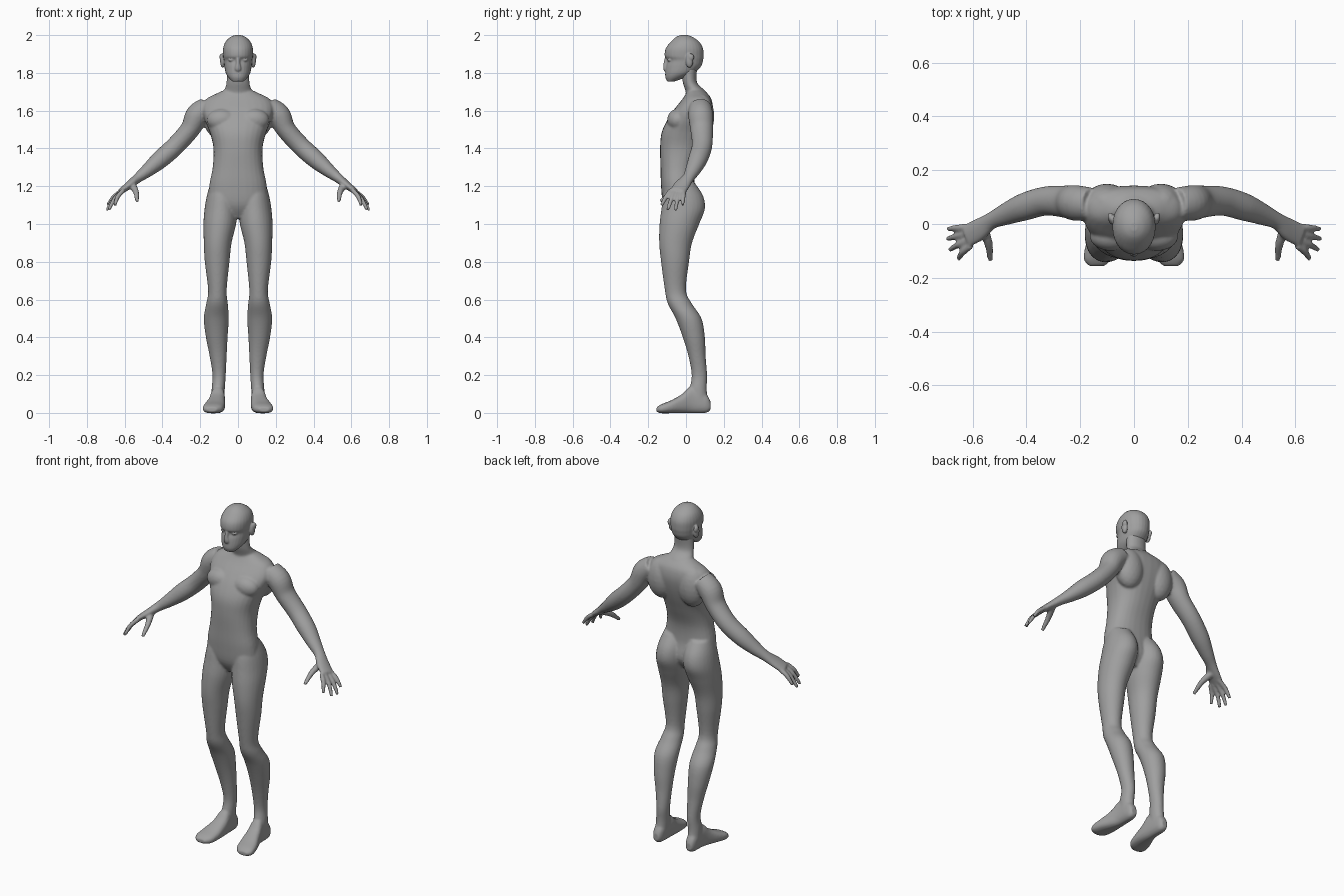
import bpy
import bmesh
import math
from mathutils import Vector, Matrix

default_cube = bpy.data.objects.get("Cube")
if default_cube:
    bpy.data.objects.remove(default_cube, do_unlink=True)

RING_SIDES = 28
STEPS = 5


def make_material(name, value):
    material = bpy.data.materials.new(name)
    material.use_nodes = True
    colour = (value, value, value, 1)
    material.diffuse_color = colour
    material.node_tree.nodes["Principled BSDF"].inputs["Base Color"].default_value = colour
    return material


def smooth_sections(sections):
    """Resample a list of sections with a smooth spline."""
    rows = [Vector(section) for section in sections]
    padded = [rows[0]] + rows + [rows[-1]]
    result = []
    for before, start, end, after in zip(padded, padded[1:], padded[2:], padded[3:]):
        for step in range(STEPS):
            t = step / STEPS
            tangent_in = (end - before) / 2
            tangent_out = (after - start) / 2
            result.append((2 * t**3 - 3 * t**2 + 1) * start + (t**3 - 2 * t**2 + t) * tangent_in
                          + (3 * t**2 - 2 * t**3) * end + (t**3 - t**2) * tangent_out)
    return result + [rows[-1]]


def ring_points(centre, across, along, power):
    """One rounded cross-section around a centre."""
    points = []
    for index in range(RING_SIDES):
        angle = math.tau * index / RING_SIDES
        c, s = math.cos(angle), math.sin(angle)
        points.append(centre + across * math.copysign(abs(c) ** (2 / power), c)
                      + along * math.copysign(abs(s) ** (2 / power), s))
    return points


def skin(mesh, rings, side):
    """Join the rings into a closed shell, on the left or the right."""
    loops = [[mesh.verts.new((p.x * side, p.y, p.z)) for p in ring] for ring in rings]
    for lower, upper in zip(loops, loops[1:]):
        for i in range(RING_SIDES):
            j = (i + 1) % RING_SIDES
            mesh.faces.new((lower[i], lower[j], upper[j], upper[i]))
    mesh.faces.new(loops[0])
    mesh.faces.new(loops[-1])


def stack(mesh, sections, sides=(1,), power=2.0, forward=False):
    """Loft of (position, x min, x max, other min, other max), upward or along y."""
    rings = []
    for position, left, right, low, high in (tuple(r) for r in smooth_sections(sections)):
        x, other = (left + right) / 2, (low + high) / 2
        centre = Vector((x, position, other) if forward else (x, other, position))
        along = Vector((0, 0, 1) if forward else (0, 1, 0)) * (high - low) / 2
        rings.append(ring_points(centre, Vector(((right - left) / 2, 0, 0)), along, power))
    for side in sides:
        skin(mesh, rings, side)


def symmetric_stack(mesh, sections, power):
    stack(mesh, [(z, -x, x, front, back) for z, x, front, back in sections], power=power)


def limb(mesh, path, sides=(1, -1)):
    """Tube through (x, y, z, half width, half thickness)."""
    rows = smooth_sections(path)
    rings = []
    for index, row in enumerate(rows):
        ahead = rows[min(index + 1, len(rows) - 1)]
        behind = rows[max(index - 1, 0)]
        tangent = Vector((ahead - behind)[:3]).normalized()
        width_axis = Vector((0, 1, 0))
        width_axis = (width_axis - tangent * width_axis.dot(tangent)).normalized()
        depth_axis = tangent.cross(width_axis)
        rings.append(ring_points(Vector(row[:3]), width_axis * row[3], depth_axis * row[4], 2))
    for side in sides:
        skin(mesh, rings, side)


def blob(mesh, centre, radii, sides=(1, -1)):
    for side in sides:
        place = Matrix.Translation((centre[0] * side, centre[1], centre[2]))
        bmesh.ops.create_icosphere(mesh, subdivisions=3, radius=1,
                                   matrix=place @ Matrix.Diagonal((*radii, 1)))


def finish(mesh, name, material, voxel, rounds):
    """Fuse the overlapping shells into one smooth skin."""
    bmesh.ops.recalc_face_normals(mesh, faces=mesh.faces)
    data = bpy.data.meshes.new(name)
    mesh.to_mesh(data)
    mesh.free()
    data.materials.append(material)
    thing = bpy.data.objects.new(name, data)
    bpy.context.collection.objects.link(thing)
    fuse = thing.modifiers.new("fuse", "REMESH")
    fuse.mode = "VOXEL"
    fuse.voxel_size = voxel
    fuse.use_smooth_shade = True
    soften = thing.modifiers.new("soften", "SMOOTH")
    soften.factor = 0.5
    soften.iterations = rounds
    return thing


grey = make_material("plain grey", 0.35)
body = bmesh.new()

# Torso, from crotch to the base of the neck
symmetric_stack(body, [
    (1.03, .05, -.08, .02), (1.1, .15, -.12, .06), (1.2, .152, -.132, .045),
    (1.3, .134, -.135, .05), (1.4, .13, -.137, .085), (1.48, .148, -.13, .115),
    (1.55, .175, -.1, .135), (1.61, .19, -.06, .143), (1.66, .17, -.02, .135),
    (1.69, .115, 0, .115), (1.71, .07, .01, .09)], power=2.3)
# Shoulder blades and chest muscles
blob(body, (.1, .08, 1.57), (.085, .07, .12))
blob(body, (.085, -.045, 1.55), (.08, .055, .06))

# Neck
symmetric_stack(body, [
    (1.64, .09, .01, .12), (1.7, .075, -.002, .105), (1.75, .061, -.017, .058),
    (1.83, .06, -.03, .06)], power=2)

# Legs, from ankle to hip
stack(body, [
    (.04, .075, .14, .03, .12), (.12, .07, .14, .02, .11), (.2, .065, .135, .03, .112),
    (.3, .06, .15, .013, .104), (.4, .055, .17, -.017, .1), (.5, .049, .181, -.055, .082),
    (.58, .054, .168, -.097, .03), (.65, .06, .158, -.112, 0), (.8, .045, .176, -.132, .016),
    (.9, .034, .181, -.142, .032), (1, .01, .183, -.14, .07), (1.08, .003, .177, -.13, .1),
    (1.15, .006, .165, -.12, .09), (1.22, .02, .145, -.1, .045)], sides=(1, -1))

# Feet, from heel to toe
stack(body, [
    (.13, .09, .125, .015, .06), (.105, .077, .137, 0, .1), (.03, .07, .144, -.002, .14),
    (-.02, .068, .158, -.002, .1), (-.08, .07, .18, -.002, .066),
    (-.13, .082, .187, -.002, .046), (-.156, .11, .168, .005, .03)],
    sides=(1, -1), power=2.5, forward=True)

# Arms, from shoulder to knuckles
limb(body, [
    (.16, .075, 1.62, .06, .055), (.215, .078, 1.575, .066, .063), (.255, .083, 1.5, .06, .052),
    (.33, .085, 1.415, .054, .05), (.41, .063, 1.343, .051, .048), (.48, .035, 1.283, .04, .036),
    (.53, .012, 1.244, .032, .026), (.575, -.02, 1.207, .042, .021),
    (.622, -.045, 1.172, .043, .015)])

# Fingers, each from its knuckle to its tip
for root_y, tip in ((-.01, (.69, -.018, 1.1)), (-.034, (.695, -.056, 1.072)),
                    (-.058, (.684, -.096, 1.075)), (-.08, (.652, -.13, 1.098))):
    knuckle = Vector((.605, root_y, 1.18))
    end = Vector(tip)
    bend = knuckle.lerp(end, .5) + Vector((.008, 0, .006))
    limb(body, [(*knuckle, .013, .013), (*bend, .0125, .0125), (*end, .009, .009)])

# Thumbs
limb(body, [(.56, -.02, 1.205, .02, .02), (.54, -.075, 1.17, .015, .016),
            (.534, -.135, 1.12, .009, .01)])
finish(body, "body", grey, .0065, 5)

# Head, from chin to crown
head = bmesh.new()
symmetric_stack(head, [
    (1.755, .03, -.1, -.06), (1.775, .05, -.109, -.005), (1.8, .065, -.11, .045),
    (1.835, .072, -.107, .08), (1.866, .075, -.1, .09), (1.89, .079, -.113, .093),
    (1.93, .079, -.107, .09), (1.965, .066, -.08, .07), (1.99, .04, -.052, .035),
    (2.001, .012, -.025, .005)], power=2.1)
# Nose, eyes and ears
limb(head, [(0, -.098, 1.885, .012, .01), (0, -.107, 1.85, .012, .011),
            (0, -.108, 1.822, .012, .017), (0, -.1, 1.81, .01, .012)], sides=(1,))
blob(head, (.034, -.085, 1.868), (.018, .014, .008))
blob(head, (.081, .018, 1.865), (.014, .02, .038))
blob(head, (.087, .026, 1.883), (.011, .017, .02))
finish(head, "head", grey, .004, 3)
